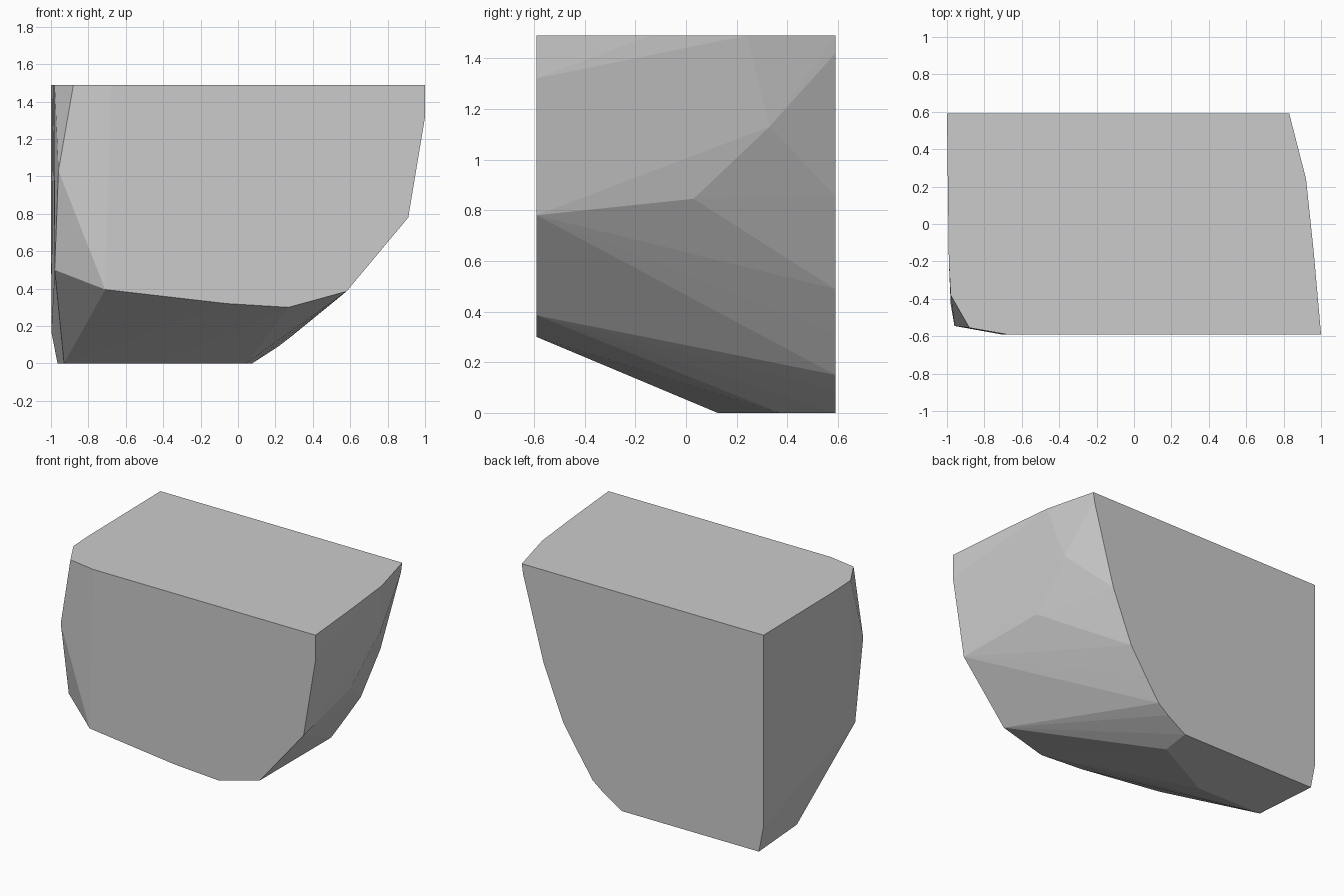
import bpy
import bmesh

if "Cube" in bpy.data.objects:
    bpy.data.objects.remove(bpy.data.objects["Cube"])

B, F, T = 0.59, -0.59, 1.49  # back, front and top planes

# flat top outline (x, y)
top = [(-1, B), (0.83, B), (0.92, 0.24), (0.96, -0.14), (1, F),
       (-0.68, F), (-0.88, -0.555), (-0.98, -0.38), (-0.99, -0.2)]
# flat base outline (x, y)
base = [(-0.965, B), (0.075, B), (0.045, 0.37), (-0.43, 0.125), (-0.93, 0.13)]
# front face lower outline (x, z)
front = [(1, 1.32), (0.91, 0.78), (0.58, 0.385), (0.27, 0.30),
         (-0.06, 0.32), (-0.71, 0.395)]
# back face curved outline (x, z)
back = [(0.82, 1.42), (0.665, 0.855), (0.517, 0.488), (0.40, 0.31),
        (0.292, 0.15), (0.215, 0.09), (-0.998, 0.17)]
# chipped corners on the right and left sides
corners = [(0.85, 0.33, 1.13), (0.83, 0.03, 0.845),
           (-0.96, -0.545, 1.03), (-0.98, -0.43, 0.5)]

points = ([(x, y, T) for x, y in top] + [(x, y, 0) for x, y in base]
          + [(x, F, z) for x, z in front] + [(x, B, z) for x, z in back]
          + corners)

# faceted convex chunk wrapped around the corners
bm = bmesh.new()
for p in points:
    bm.verts.new(p)
res = bmesh.ops.convex_hull(bm, input=bm.verts[:])
loose = {g for g in res["geom_interior"] + res["geom_unused"]
         if isinstance(g, bmesh.types.BMVert)}
bmesh.ops.delete(bm, geom=list(loose), context='VERTS')
bmesh.ops.dissolve_limit(bm, angle_limit=0.005, verts=bm.verts[:], edges=bm.edges[:])
bmesh.ops.recalc_face_normals(bm, faces=bm.faces[:])

mesh = bpy.data.meshes.new("stone_chunk")
bm.to_mesh(mesh)
bm.free()
chunk = bpy.data.objects.new("stone_chunk", mesh)
bpy.context.collection.objects.link(chunk)

# plain light grey
grey = bpy.data.materials.new("light grey")
grey.diffuse_color = (0.6, 0.6, 0.6, 1)
grey.use_nodes = True
grey.node_tree.nodes["Principled BSDF"].inputs["Base Color"].default_value = grey.diffuse_color
mesh.materials.append(grey)
